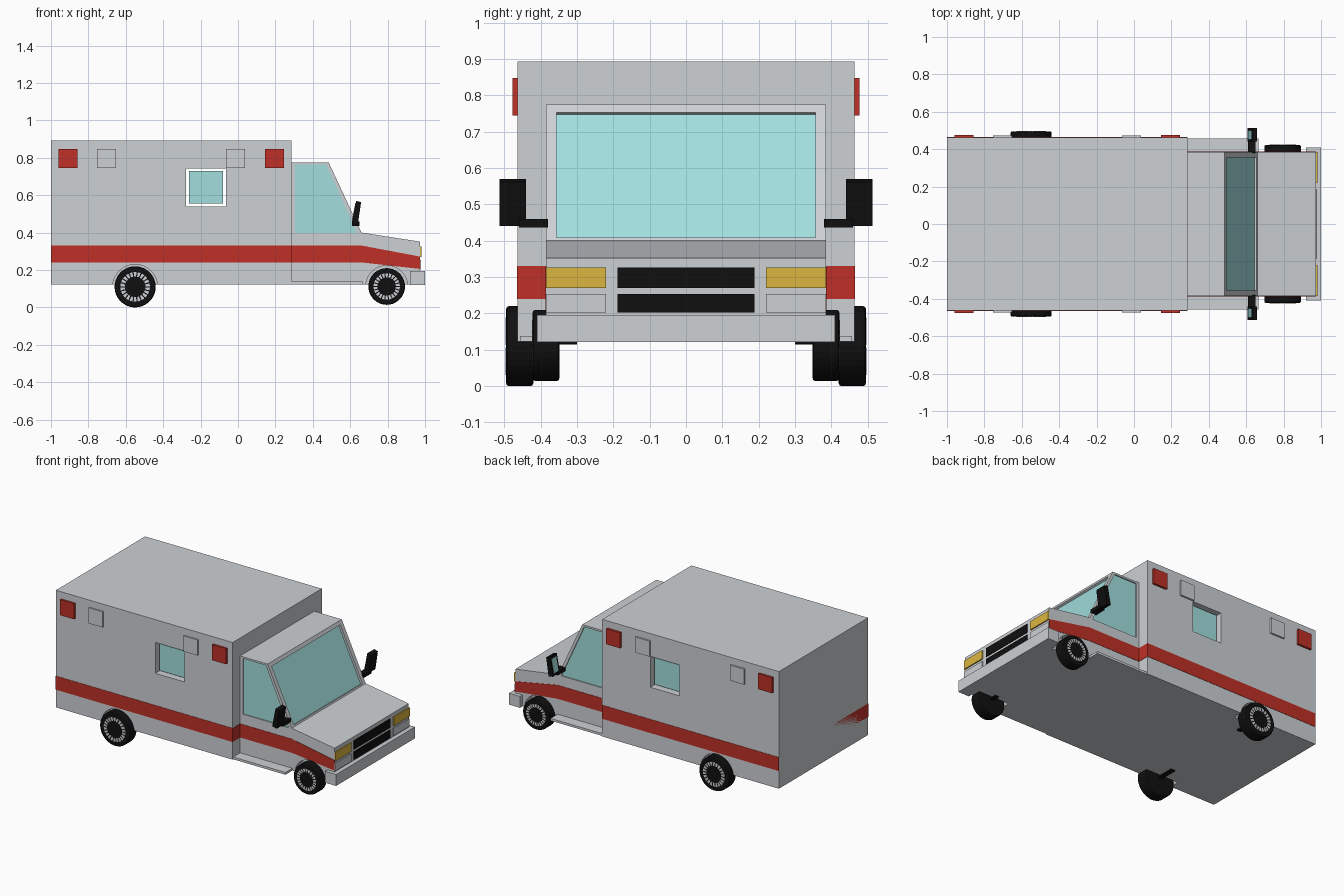
import bpy, bmesh, math
from mathutils import Matrix, Vector

if "Cube" in bpy.data.objects:
    bpy.data.objects.remove(bpy.data.objects["Cube"])


def material(name, r, g, b):
    m = bpy.data.materials.new(name)
    m.diffuse_color = (r, g, b, 1)
    m.use_nodes = True
    m.node_tree.nodes["Principled BSDF"].inputs["Base Color"].default_value = m.diffuse_color
    return m


GREY = material("body_grey", 0.61, 0.635, 0.66)
RED = material("signal_red", 0.52, 0.03, 0.02)
GLASS = material("window_glass", 0.36, 0.74, 0.73)
BLACK = material("black", 0.005, 0.005, 0.005)
YELLOW = material("lamp_yellow", 0.72, 0.47, 0.05)


def finish(name, bm, mat):
    bmesh.ops.recalc_face_normals(bm, faces=bm.faces)
    me = bpy.data.meshes.new(name)
    bm.to_mesh(me)
    bm.free()
    me.materials.append(mat)
    ob = bpy.data.objects.new(name, me)
    bpy.context.collection.objects.link(ob)
    return ob


def prism(name, pts, y0, y1, mat):
    """Side profile (x, z) extruded from y0 to y1."""
    bm = bmesh.new()
    f = bm.faces.new([bm.verts.new((x, y0, z)) for x, z in pts])
    ext = bmesh.ops.extrude_face_region(bm, geom=[f])
    verts = [v for v in ext["geom"] if isinstance(v, bmesh.types.BMVert)]
    bmesh.ops.translate(bm, verts=verts, vec=(0, y1 - y0, 0))
    return finish(name, bm, mat)


def box(name, x0, x1, y0, y1, z0, z1, mat):
    return prism(name, [(x0, z0), (x1, z0), (x1, z1), (x0, z1)], y0, y1, mat)


def circle(cx, cz, r, n=36):
    return [(cx + r * math.cos(2 * math.pi * i / n), cz + r * math.sin(2 * math.pi * i / n)) for i in range(n)]


def cut(ob, cutter):
    """Subtract the cutter, then delete it."""
    mod = ob.modifiers.new("cut", "BOOLEAN")
    mod.operation = "DIFFERENCE"
    mod.solver = "EXACT"
    mod.object = cutter
    bpy.context.view_layer.objects.active = ob
    bpy.ops.object.modifier_apply(modifier=mod.name)
    bpy.data.objects.remove(cutter, do_unlink=True)


SIDES = ((1, "left"), (-1, "right"))
REAR_AXLE, FRONT_AXLE = (-0.55, 0.11), (0.795, 0.112)

# Patient box with a window opening and rear wheel arches
body = box("patient_box", -1, 0.285, -0.463, 0.463, 0.123, 0.893, GREY)
cut(body, box("cutter", -0.277, -0.065, -0.6, 0.6, 0.54, 0.743, GREY))

# Cab: side profile with roof, windscreen slope and bonnet
ROOF, COWL = Vector((0.485, 0.775)), Vector((0.66, 0.40))
cab = prism("cab", [(0.28, 0.123), (0.28, 0.775), ROOF, COWL, (0.972, 0.352), (0.972, 0.123)],
            -0.385, 0.385, GREY)

# Windscreen set into the slope
along = COWL - ROOF
normal = Vector((-along.y, along.x)).normalized()


def slope_strip(t0, t1, d0, d1):
    a, b = ROOF + along * t0, ROOF + along * t1
    return [a + normal * d0, b + normal * d0, b + normal * d1, a + normal * d1]


cut(cab, prism("cutter", slope_strip(0.06, 0.975, -0.018, 0.03), -0.356, 0.356, GREY))
prism("windscreen", slope_strip(0.06, 0.975, -0.02, -0.014), -0.356, 0.356, GLASS)

# Red stripe around the box
box("box_stripe", -1.0, 0.287, -0.465, 0.465, 0.24, 0.33, RED)

door_window = [(0.305, 0.397), (0.305, 0.763), (0.472, 0.763), (0.638, 0.397)]
cab_stripe = [(0.285, 0.24), (0.665, 0.24), (0.972, 0.206), (0.972, 0.272), (0.665, 0.33), (0.285, 0.33)]

for s, side in SIDES:
    # Wheel arches
    cut(body, prism("cutter", circle(*REAR_AXLE, 0.12), s * 0.40, s * 0.6, GREY))
    cut(cab, prism("cutter", circle(*FRONT_AXLE, 0.112), s * 0.33, s * 0.6, GREY))

    # Door window, box window and stripe
    cut(cab, prism("cutter", door_window, s * 0.374, s * 0.5, GREY))
    prism(f"door_window_{side}", door_window, s * 0.372, s * 0.377, GLASS)
    box(f"box_window_{side}", -0.262, -0.08, s * 0.436, s * 0.442, 0.555, 0.73, GLASS)
    prism(f"cab_stripe_{side}", cab_stripe, s * 0.38, s * 0.387, RED)

    # Running board
    box(f"running_board_{side}", 0.285, 0.665, s * 0.38, s * 0.457, 0.123, 0.138, GREY)

    # Side lamps high on the box
    for x, out, mat, kind in ((-0.96, 0.477, RED, "red"), (0.145, 0.477, RED, "red"),
                              (-0.755, 0.474, GREY, "clear"), (-0.065, 0.474, GREY, "clear")):
        box(f"{kind}_side_lamp_{side}", x, x + 0.102, s * 0.46, s * out, 0.745, 0.847, mat)

    # Headlights and lower lamps
    box(f"headlight_{side}", 0.965, 0.98, s * 0.22, s * 0.385, 0.27, 0.327, YELLOW)
    box(f"lower_lamp_{side}", 0.965, 0.978, s * 0.22, s * 0.385, 0.203, 0.254, GREY)

    # Door mirror: arm, leaning housing and glass
    box(f"mirror_arm_{side}", 0.61, 0.65, s * 0.38, s * 0.46, 0.436, 0.46, BLACK)
    prism(f"mirror_housing_{side}", [(0.608, 0.448), (0.64, 0.44), (0.658, 0.562), (0.632, 0.57)],
          s * 0.44, s * 0.513, BLACK)
    prism(f"mirror_glass_{side}", [(0.609, 0.465), (0.615, 0.465), (0.631, 0.555), (0.627, 0.555)],
          s * 0.453, s * 0.50, GLASS)

    # Wheels: tyre with rounded shoulder and a ring of rim slots
    for axle, r, inner, outer, kind in ((REAR_AXLE, 0.11, 0.42, 0.495, "rear"),
                                        (FRONT_AXLE, 0.098, 0.348, 0.422, "front")):
        tyre = prism(f"{kind}_tyre_{side}", circle(*axle, r), s * inner, s * outer, BLACK)
        bev = tyre.modifiers.new("shoulder", "BEVEL")
        bev.width, bev.segments = 0.008, 2
        bev.limit_method, bev.angle_limit = "ANGLE", math.radians(50)
        bm = bmesh.new()
        n = 22
        for i in range(n):
            ring = []
            for rad, k in ((0.50, 0.2), (0.72, 0.14), (0.72, 0.86), (0.50, 0.8)):
                a = 2 * math.pi * (i + k) / n
                ring.append((axle[0] + r * rad * math.cos(a), axle[1] + r * rad * math.sin(a)))
            lo = [bm.verts.new((x, s * (outer - 0.002), z)) for x, z in ring]
            hi = [bm.verts.new((x, s * (outer + 0.002), z)) for x, z in ring]
            bm.faces.new(lo)
            bm.faces.new(hi)
            for j in range(4):
                k = (j + 1) % 4
                bm.faces.new((lo[j], lo[k], hi[k], hi[j]))
        finish(f"{kind}_rim_{side}", bm, GREY)
        box(f"{kind}_axle_{side}", axle[0] - 0.015, axle[0] + 0.015, s * 0.3, s * (inner + 0.01),
            axle[1] + 0.005, axle[1] + 0.035, BLACK)

# Grille bars and front bumper
for z0, z1, place in ((0.27, 0.327, "upper"), (0.203, 0.254, "lower")):
    box(f"grille_{place}", 0.965, 0.977, -0.188, 0.188, z0, z1, BLACK)
box("front_bumper", 0.92, 1.0, -0.41, 0.41, 0.121, 0.196, GREY)
